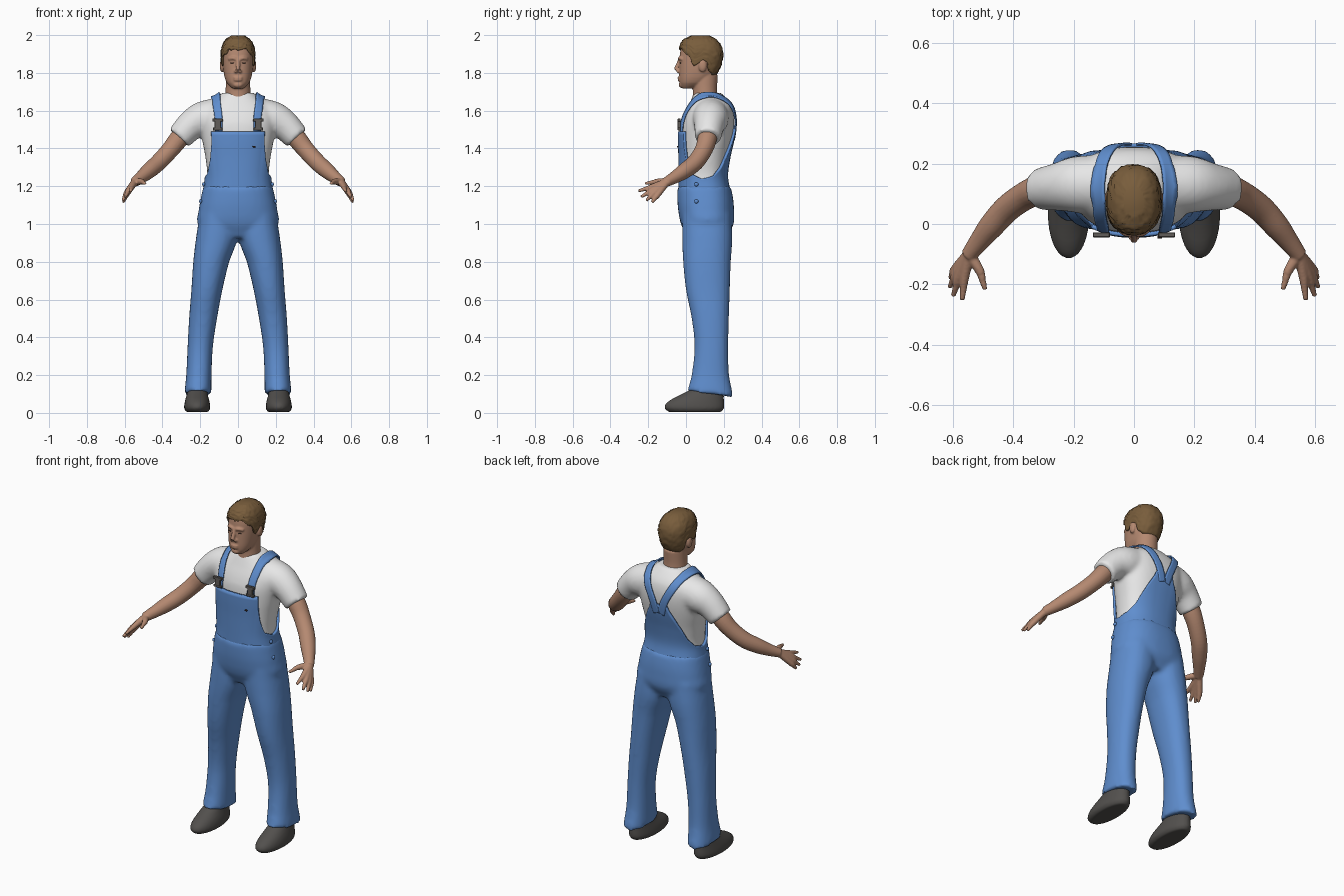
import bpy, bmesh, math, random
from mathutils import Vector, Matrix

if "Cube" in bpy.data.objects:
    bpy.data.objects.remove(bpy.data.objects["Cube"])
random.seed(4)


def material(name, rgb):
    m = bpy.data.materials.new(name)
    m.use_nodes = True
    m.diffuse_color = (*rgb, 1)
    m.node_tree.nodes["Principled BSDF"].inputs["Base Color"].default_value = (*rgb, 1)
    return m


BLUE = material("denim_blue", (.115, .27, .62))
WHITE = material("shirt_white", (.82, .82, .82))
SKIN = material("skin", (.46, .25, .165))
HAIR = material("hair_brown", (.19, .11, .045))
SHOE = material("shoe_grey", (.085, .08, .075))
METAL = material("buckle_grey", (.12, .11, .1))
DARK = material("dark_brown", (.07, .04, .03))


def sample(rows, t, smooth=True):
    """Interpolate table rows by their first column."""
    t = min(max(t, rows[0][0]), rows[-1][0])
    i = 0
    while i < len(rows) - 2 and t > rows[i + 1][0]:
        i += 1
    a, b = rows[i], rows[i + 1]
    p, q = rows[max(i - 1, 0)], rows[min(i + 2, len(rows) - 1)]
    f = (t - a[0]) / (b[0] - a[0])
    out = [t]
    for k in range(1, len(a)):
        if smooth:
            m, n = (b[k] - p[k]) / 2, (q[k] - a[k]) / 2
            d = b[k] - a[k]
            out.append(a[k] + f * (m + f * (3 * d - 2 * m - n + f * (m + n - 2 * d))))
        else:
            out.append(a[k] + f * (b[k] - a[k]))
    return out


def bridge(bm, rings, caps):
    n = len(rings[0])
    for r, s in zip(rings, rings[1:]):
        for k in range(n):
            bm.faces.new((r[k], r[(k + 1) % n], s[(k + 1) % n], s[k]))
    if "b" in caps:
        bm.faces.new(rings[0])
    if "t" in caps:
        bm.faces.new(rings[-1])


def shell(bm, rows, low, high, off=(0, 0), steps=18, n=48, e=.85, caps="bt", jitter=0):
    """Upright loft; rows are (z, centre x, half width, front y, back y).
    low and high may depend on the angle from the front in degrees."""
    at = lambda f, d: f(d) if callable(f) else f
    rings = []
    for i in range(steps + 1):
        f, ring = i / steps, []
        o = off[0] + (off[1] - off[0]) * f
        for k in range(n):
            a = 2 * math.pi * k / n
            d = min(360 * k / n, 360 - 360 * k / n)
            z = at(low, d) + (at(high, d) - at(low, d)) * f
            _, cx, rx, yf, yb = sample(rows, z)
            s, c = math.sin(a), -math.cos(a)
            r = o + random.uniform(-jitter, jitter)
            x = cx + (rx + r) * math.copysign(abs(s) ** e, s)
            y = (yf + yb) / 2 + ((yb - yf) / 2 + r) * math.copysign(abs(c) ** e, c)
            ring.append(bm.verts.new((x, y, z + random.uniform(-jitter, jitter) / 2)))
        rings.append(ring)
    bridge(bm, rings, caps)


def path(points, sub=5):
    rows = [(i, *p) for i, p in enumerate(points)]
    return [sample(rows, j / sub)[1:] for j in range((len(points) - 1) * sub + 1)]


def tube(bm, points, n=14):
    """Round limb through (x, y, z, radius) points."""
    pts, rings = path(points), []
    for i, p in enumerate(pts):
        t = Vector(pts[min(i + 1, len(pts) - 1)][:3]) - Vector(pts[max(i - 1, 0)][:3])
        u = t.cross(Vector((0.3, 1, 0.2))).normalized()
        v = t.cross(u).normalized()
        rings.append([bm.verts.new(Vector(p[:3]) + p[3] * (
            u * math.cos(2 * math.pi * k / n) + v * math.sin(2 * math.pi * k / n)))
            for k in range(n)])
    bridge(bm, rings, "bt")


def ball(bm, centre, size):
    m = Matrix.Translation(centre) @ Matrix.Diagonal((*size, 1))
    bmesh.ops.create_uvsphere(bm, u_segments=20, v_segments=12, radius=1, matrix=m)


def mirror(bm):
    bmesh.ops.mirror(bm, geom=bm.verts[:] + bm.edges[:] + bm.faces[:], axis='X', merge_dist=-1)


def finish(name, bm, mat, voxel=0, smooth=0, thick=0, flat=False):
    bmesh.ops.recalc_face_normals(bm, faces=bm.faces[:])
    me = bpy.data.meshes.new(name)
    bm.to_mesh(me)
    bm.free()
    me.materials.append(mat)
    for p in me.polygons:
        p.use_smooth = not flat
    ob = bpy.data.objects.new(name, me)
    bpy.context.scene.collection.objects.link(ob)
    if voxel:
        r = ob.modifiers.new("blend", 'REMESH')
        r.mode, r.voxel_size, r.use_smooth_shade = 'VOXEL', voxel, True
        s = ob.modifiers.new("soften", 'SMOOTH')
        s.factor, s.iterations = .5, smooth
    if thick:
        s = ob.modifiers.new("thickness", 'SOLIDIFY')
        s.thickness, s.offset = thick, -1
    return ob


TORSO = [(.92, 0, .12, .02, .2), (1, 0, .2, -.015, .24), (1.08, 0, .195, -.03, .242),
         (1.15, 0, .182, -.034, .235), (1.25, 0, .163, -.032, .215), (1.35, 0, .172, -.03, .225),
         (1.45, 0, .19, -.03, .245), (1.53, 0, .2, -.025, .255), (1.59, 0, .2, -.005, .252),
         (1.63, 0, .17, .015, .24), (1.665, 0, .12, .03, .215), (1.695, 0, .085, .045, .185)]
LEG = [(.08, .213, .072, 0, .25), (.2, .207, .067, .03, .228), (.35, .2, .067, .045, .224),
       (.5, .185, .074, .03, .227), (.65, .165, .082, 0, .232), (.8, .142, .095, -.015, .237),
       (.92, .113, .11, -.02, .245), (1.05, .1, .105, -.02, .24)]
FOOT = [(.005, .216, .056, -.09, .185), (.02, .216, .069, -.112, .2), (.045, .216, .068, -.11, .202),
        (.07, .216, .063, -.08, .2), (.095, .216, .056, -.03, .2), (.13, .214, .05, .03, .195)]
HEAD = [(1.718, 0, .03, -.022, .04), (1.74, 0, .055, -.033, .1), (1.77, 0, .069, -.036, .135),
        (1.81, 0, .077, -.036, .165), (1.86, 0, .081, -.035, .182), (1.91, 0, .081, -.031, .185),
        (1.95, 0, .071, -.022, .172), (1.98, 0, .05, .002, .145), (1.998, 0, .02, .04, .11)]
NECK = [(1.6, 0, .075, .03, .18), (1.7, 0, .066, .036, .165), (1.79, 0, .064, .03, .168)]

# Shirt: torso and sleeves
bm = bmesh.new()
tube(bm, [(.11, .13, 1.57, .098), (.19, .13, 1.553, .094), (.25, .123, 1.52, .08),
          (.312, .115, 1.455, .069)], 24)
mirror(bm)
shell(bm, TORSO, 1.15, 1.695, steps=24)
shirt = finish("shirt", bm, WHITE, .011, 6)

# Trousers: legs with slanted hems and pelvis
bm = bmesh.new()
shell(bm, LEG, lambda d: .12 - .04 * d / 180, 1.05, steps=26, e=.9)
mirror(bm)
shell(bm, TORSO, .925, 1.2, (.012, .012))
finish("trousers", bm, BLUE, .012, 6)

# Bib with armholes and a tapering back
EDGE = [(0, 1.49), (39, 1.49), (42, 1.42), (50, 1.34), (65, 1.265), (88, 1.24), (110, 1.255),
        (130, 1.3), (150, 1.39), (165, 1.47), (171, 1.52), (180, 1.5)]
bm = bmesh.new()
shell(bm, TORSO, 1.1, lambda d: sample(EDGE, d, False)[1], (.004, .014), 20, 120, caps="")
finish("bib", bm, BLUE, thick=.014)

# Shoulder straps laid over the shirt
STRAP = [(.106, -.04, 1.49), (.107, -.025, 1.57), (.12, .03, 1.66), (.127, .1, 1.7),
         (.115, .18, 1.68), (.085, .235, 1.62), (.04, .26, 1.53), (.015, .26, 1.45)]
for side, s in (("left", 1), ("right", -1)):
    bm = bmesh.new()
    pts = [Vector((p[0] * s, p[1], p[2])) for p in path(STRAP, 8)]
    rows = []
    for i, p in enumerate(pts):
        t = pts[min(i + 1, len(pts) - 1)] - pts[max(i - 1, 0)]
        w = t.cross(p - Vector((0, .12, 1.35))).normalized() * .022
        rows.append([bm.verts.new(p + w * k / 2) for k in (-2, -1, 0, 1, 2)])
    for a, b in zip(rows, rows[1:]):
        for k in range(4):
            bm.faces.new((a[k], a[k + 1], b[k + 1], b[k]))
    ob = finish(side + "_strap", bm, BLUE)
    wrap = ob.modifiers.new("lay_on_shirt", 'SHRINKWRAP')
    wrap.target, wrap.offset = shirt, .011
    wrap.wrap_mode = 'ABOVE_SURFACE'
    sol = ob.modifiers.new("thickness", 'SOLIDIFY')
    sol.thickness, sol.offset = .008, 0


def boxes(name, mat, items):
    bm = bmesh.new()
    for c, size in items:
        bmesh.ops.create_cube(bm, size=1, matrix=Matrix.Translation(c) @ Matrix.Diagonal((*size, 1)))
    bmesh.ops.bevel(bm, geom=bm.edges[:], offset=.002, segments=1, affect='EDGES')
    finish(name, bm, mat, flat=True)


# Buckles, pocket tag and side buttons
boxes("buckles", METAL, [((s * .108, -.036, z), (w, .016, h)) for s in (1, -1)
                         for z, w, h in ((1.55, .056, .016), (1.527, .034, .04), (1.503, .05, .014))])
boxes("pocket_tag", DARK, [((.085, -.044, 1.41), (.016, .008, .008))])
bm = bmesh.new()
for z, x in ((1.21, .182), (1.12, .198)):
    ball(bm, (x, .055, z), (.008, .011, .011))
mirror(bm)
finish("side_buttons", bm, BLUE)

# Shoes
bm = bmesh.new()
shell(bm, FOOT, .004, .13, steps=12, e=.95)
mirror(bm)
finish("shoes", bm, SHOE, .008, 3)

# Arms and hands; each finger runs from the wrist through its knuckle
bm = bmesh.new()
tube(bm, [(.25, .125, 1.53, .046), (.31, .113, 1.455, .051), (.36, .093, 1.392, .047),
          (.42, .05, 1.327, .045), (.47, -.005, 1.283, .042), (.51, -.055, 1.25, .034),
          (.548, -.105, 1.222, .026)], 20)
wrist = (.545, -.098, 1.226, .019)
for knuckle, tip in (((.51, -.155, 1.224), (.492, -.217, 1.214)),
                     ((.56, -.175, 1.198), (.568, -.252, 1.175)),
                     ((.578, -.175, 1.182), (.598, -.238, 1.143)),
                     ((.588, -.165, 1.168), (.61, -.21, 1.125)),
                     ((.592, -.15, 1.154), (.608, -.18, 1.115))):
    mid = Vector(knuckle).lerp(Vector(tip), .5)
    tube(bm, [wrist, (*knuckle, .0155), (*mid, .0115), (*tip, .008)])
mirror(bm)
finish("arms", bm, SKIN, .005, 3)

# Head: skull, neck, ears and facial features
bm = bmesh.new()
ball(bm, (.085, .088, 1.838), (.012, .022, .034))
ball(bm, (.011, -.042, 1.808), (.009, .011, .009))
tube(bm, [(.01, -.034, 1.874, .009), (.03, -.032, 1.878, .009), (.05, -.018, 1.872, .008)])
mirror(bm)
tube(bm, [(0, -.03, 1.875, .01), (0, -.042, 1.845, .011), (0, -.053, 1.815, .0125)])
for z, h in ((1.775, .006), (1.763, .007)):
    ball(bm, (0, -.036, z), (.024, .009, h))
ball(bm, (0, -.024, 1.737), (.026, .015, .016))
shell(bm, HEAD, 1.718, 1.978)
shell(bm, NECK, 1.6, 1.79, e=1)
finish("head", bm, SKIN, .005, 3)
bm = bmesh.new()
ball(bm, (.031, -.03, 1.853), (.013, .004, .003))
mirror(bm)
finish("eyes", bm, DARK)

# Hair with an uneven surface and a shaped hairline
LINE = [(0, 1.925), (30, 1.928), (50, 1.9), (66, 1.885), (76, 1.835), (86, 1.845), (95, 1.87),
        (108, 1.855), (118, 1.81), (140, 1.79), (180, 1.785)]
bm = bmesh.new()
shell(bm, HEAD, lambda d: sample(LINE, d, False)[1], 1.997, (.008, .013), 20, 64, caps="t", jitter=.003)
finish("hair", bm, HAIR, thick=.014)
